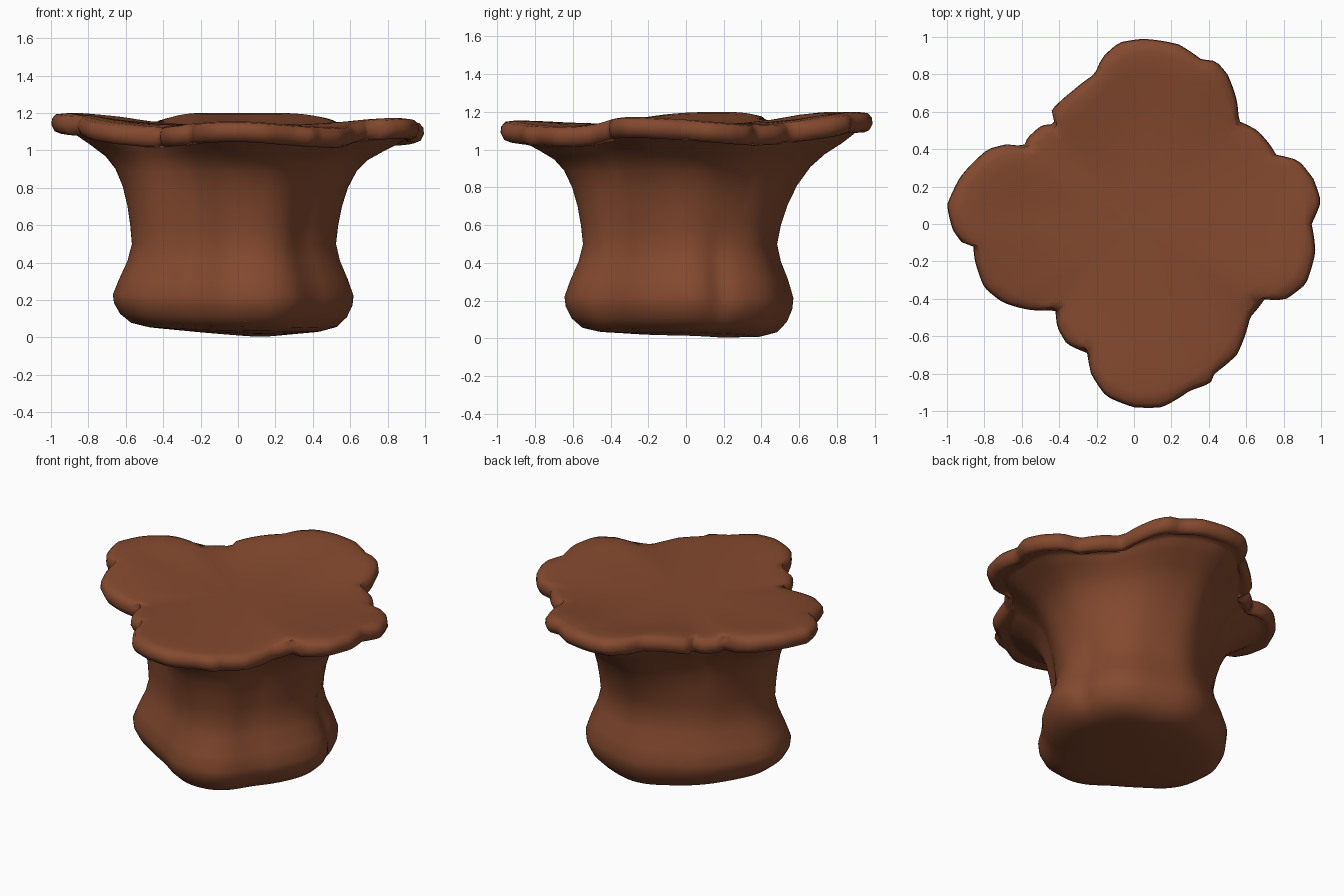
import bpy, bmesh
from math import sin, cos, pi, atan2, hypot, radians, exp

cube = bpy.data.objects.get("Cube")
if cube:
    bpy.data.objects.remove(cube, do_unlink=True)

SEGMENTS = 180
TAU = 2 * pi

# Petal outline of the flared rim, in hundredths, anticlockwise from +x
RIM = [(95, 0), (100, 12), (96, 24), (88, 34), (76, 37), (73, 42), (66, 50),
       (56, 55), (55, 66), (50, 80), (44, 87), (36, 88), (24, 96), (5, 99),
       (-8, 97), (-17, 89), (-21, 80), (-33, 71), (-44, 61), (-44, 58),
       (-42, 53), (-49, 53), (-57, 46), (-59, 41), (-66, 43), (-78, 40),
       (-93, 25), (-100, 10), (-97, -3), (-92, -10), (-86, -11), (-85, -20),
       (-80, -34), (-70, -42), (-55, -46), (-42, -46), (-41, -55), (-36, -64),
       (-25, -69), (-23, -80), (-15, -92), (0, -98), (15, -98), (30, -89),
       (41, -85), (43, -80), (55, -70), (62, -50), (70, -40), (80, -41),
       (92, -32), (97, -15)]

# Values at equal angles, in hundredths: foot radius, then lip height above 1
FOOT = [61, 60, 61, 56, 56, 53, 55, 58, 66, 66, 56, 54, 63, 65, 55, 57]
LIP = [11, 8, 9, 15, 15, 15, 9, 15, 15, 11, 7, 9, 11, 8, 7, 13]


def angle_table(samples):
    """Sample closed (angle, value) pairs at every segment."""
    samples = sorted(samples)
    first, last = samples[0], samples[-1]
    samples = [(last[0] - TAU, last[1])] + samples + [(first[0] + TAU, first[1])]
    table = []
    for i in range(SEGMENTS):
        a = TAU * i / SEGMENTS
        for (a0, v0), (a1, v1) in zip(samples, samples[1:]):
            if a0 <= a <= a1:
                table.append(v0 + (v1 - v0) * (a - a0) / max(a1 - a0, 1e-6))
                break
    return table


def even_table(values):
    return angle_table([(TAU * i / len(values), v / 100) for i, v in enumerate(values)])


def smooth(table, reach):
    span = range(-reach, reach + 1)
    return [sum(table[(i + k) % SEGMENTS] for k in span) / len(span)
            for i in range(SEGMENTS)]


rim = angle_table([(atan2(y, x) % TAU, hypot(x, y) / 100) for x, y in RIM])
rim_soft = smooth(rim, 5)
foot = smooth(even_table(FOOT), 4)
lip_height = [1 + h for h in smooth(even_table(LIP), 4)]


def foot_point(i, scale, z):
    """Foot and waist, with a gently tilted underside and a crease."""
    a = TAU * i / SEGMENTS
    crease = 0.03 * exp(-((a - radians(18)) / 0.12) ** 2) * min(1, z / 0.2)
    crease *= min(1, max(0, (0.6 - z) / 0.25))
    r = foot[i] * scale - crease
    x, y = r * cos(a), r * sin(a)
    tilt = 0.08 * hypot(x - 0.13, (y - 0.3) * 0.5) * max(0, 1 - z / 0.3)
    return x, y, z + tilt


def flare_point(i, amount, z):
    """Neck blending from the waist out to the softened petals."""
    a = TAU * i / SEGMENTS
    amount = min(1, amount + 0.65 * amount * (1 - amount) * max(0, sin(a)))
    r = foot[i] * 0.865 * (1 - amount) + (rim_soft[i] - 0.07) * amount
    z += (lip_height[i] - 1.105) * amount
    return r * cos(a), r * sin(a), z


def lip_point(i, inset, dz):
    a = TAU * i / SEGMENTS
    r = rim[i] - inset
    return r * cos(a), r * sin(a), lip_height[i] + dz


def top_point(i, scale, blend):
    """Shallow dished top; blend 1 follows the rim, 0 is level."""
    a = TAU * i / SEGMENTS
    r = (rim_soft[i] - 0.05) * scale
    z = 1.135 * (1 - blend) + (lip_height[i] + 0.05) * blend
    return r * cos(a), r * sin(a), z


# Ring stack from underside to top centre
stack = [(foot_point, s, z) for s, z in
         [(0.4, 0), (0.72, 0.005), (0.87, 0.025), (0.96, 0.08), (1.01, 0.15), (1.02, 0.21),
          (0.97, 0.31), (0.9, 0.41), (0.865, 0.5)]]
stack += [(flare_point, f, z) for f, z in
          [(0.03, 0.6), (0.08, 0.7), (0.16, 0.8), (0.28, 0.89), (0.43, 0.95),
           (0.66, 1.0), (0.87, 1.04), (0.97, 1.06)]]
stack += [(lip_point, d, h) for d, h in
          [(0.05, -0.06), (0.018, -0.047), (0, -0.012), (0.004, 0.02), (0.025, 0.044)]]
stack += [(top_point, s, b) for s, b in
          [(0.98, 1), (0.88, 0.87), (0.72, 0.5), (0.5, 0.16), (0.25, 0)]]

bm = bmesh.new()
rings = [[bm.verts.new(fn(i, p, q)) for i in range(SEGMENTS)] for fn, p, q in stack]
for low, high in zip(rings, rings[1:]):
    for i in range(SEGMENTS):
        j = (i + 1) % SEGMENTS
        bm.faces.new((low[i], low[j], high[j], high[i]))

# Close underside and top with fans
for ring, z in ((rings[0], 0.02), (rings[-1], 1.135)):
    hub = bm.verts.new((0, 0, z))
    for i in range(SEGMENTS):
        bm.faces.new((hub, ring[i], ring[(i + 1) % SEGMENTS]))
bmesh.ops.recalc_face_normals(bm, faces=bm.faces)
for face in bm.faces:
    face.smooth = True

mesh = bpy.data.meshes.new("petal_pedestal")
bm.to_mesh(mesh)
bm.free()
pedestal = bpy.data.objects.new("petal_pedestal", mesh)
bpy.context.collection.objects.link(pedestal)

# Single clay colour
clay = bpy.data.materials.new("clay_brown")
clay.use_nodes = True
colour = (0.23, 0.067, 0.028, 1)
clay.diffuse_color = colour
clay.node_tree.nodes["Principled BSDF"].inputs["Base Color"].default_value = colour
mesh.materials.append(clay)
